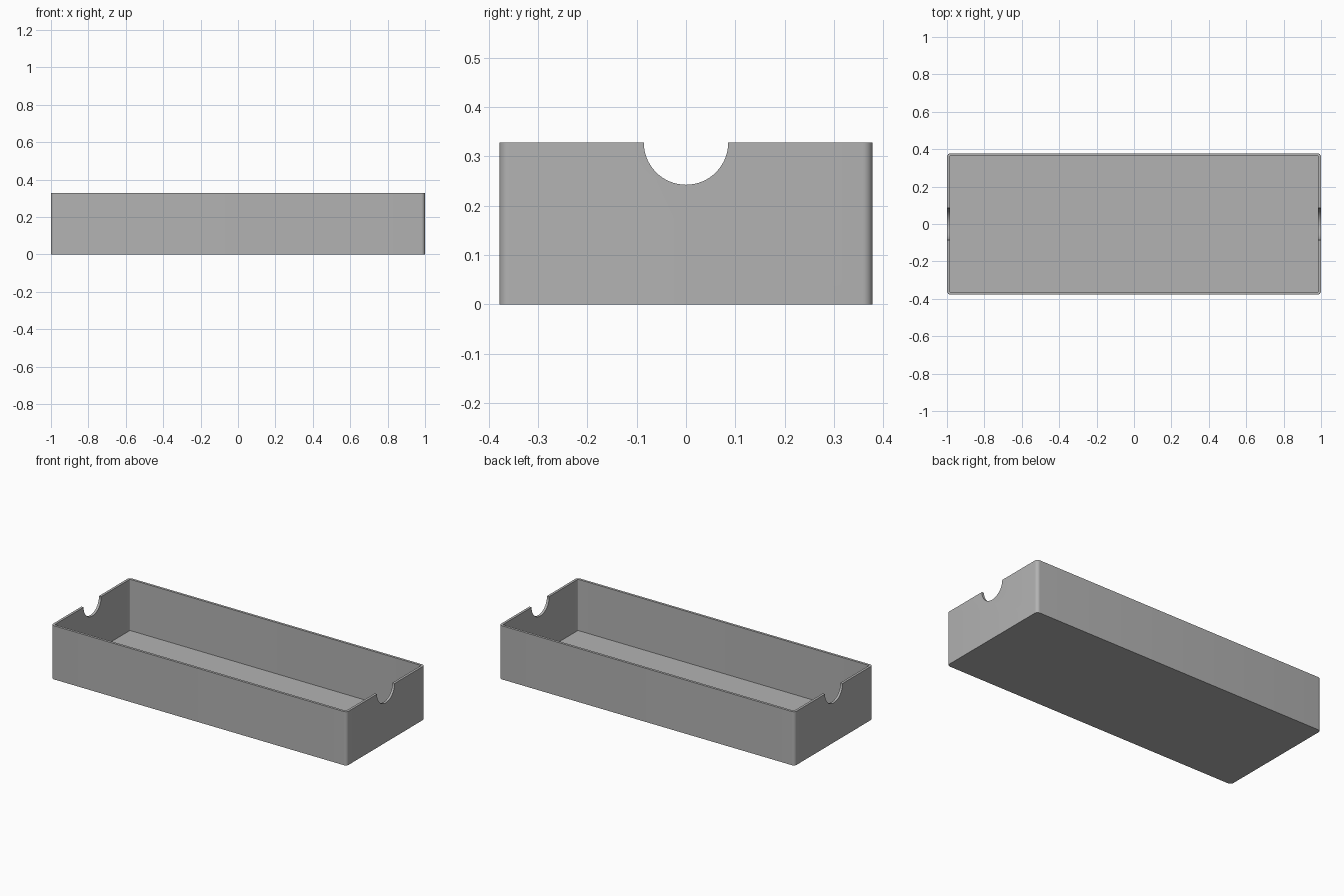
import bpy, bmesh
from math import pi, sin, cos, radians

if "Cube" in bpy.data.objects:
    bpy.data.objects.remove(bpy.data.objects["Cube"])

HALF_X, HALF_Y, HEIGHT = 1.0, 0.378, 0.328
WALL, FLOOR = 0.015, 0.015
OUTER_R, INNER_R, NOTCH_R = 0.02, 0.005, 0.0855

grey = bpy.data.materials.new("plain grey")
grey.use_nodes = True
COLOUR = (0.45, 0.45, 0.45, 1)
grey.diffuse_color = COLOUR
grey.node_tree.nodes["Principled BSDF"].inputs["Base Color"].default_value = COLOUR


def rounded_loop(bm, hx, hy, r, z, steps=8):
    """Ring of vertices around a rectangle with rounded corners."""
    ring = []
    for i, (sx, sy) in enumerate([(1, 1), (-1, 1), (-1, -1), (1, -1)]):
        for k in range(steps + 1):
            a = (i + k / steps) * pi / 2
            ring.append(bm.verts.new((sx * (hx - r) + r * cos(a),
                                      sy * (hy - r) + r * sin(a), z)))
    return ring


# Open tray: outer wall, rim, inner wall and floor
bm = bmesh.new()
ix, iy = HALF_X - WALL, HALF_Y - WALL
rings = [rounded_loop(bm, HALF_X, HALF_Y, OUTER_R, 0),
         rounded_loop(bm, HALF_X, HALF_Y, OUTER_R, HEIGHT),
         rounded_loop(bm, ix, iy, INNER_R, HEIGHT),
         rounded_loop(bm, ix, iy, INNER_R, FLOOR)]
for low, high in zip(rings, rings[1:]):
    n = len(low)
    for i in range(n):
        j = (i + 1) % n
        bm.faces.new((low[i], low[j], high[j], high[i]))
bm.faces.new(rings[0][::-1])
bm.faces.new(rings[-1])
bmesh.ops.recalc_face_normals(bm, faces=bm.faces)
mesh = bpy.data.meshes.new("tray")
bm.to_mesh(mesh)
bm.free()
mesh.materials.append(grey)
tray = bpy.data.objects.new("tray", mesh)
bpy.context.collection.objects.link(tray)

# Round finger notches through both end walls
bpy.ops.mesh.primitive_cylinder_add(vertices=64, radius=NOTCH_R, depth=3,
                                    location=(0, 0, HEIGHT), rotation=(0, pi / 2, 0))
cutter = bpy.context.object
cutter.name = "notch_cutter"
cutter.data.materials.append(grey)

bpy.context.view_layer.objects.active = tray
cut = tray.modifiers.new("finger notches", 'BOOLEAN')
cut.operation = 'DIFFERENCE'
cut.solver = 'EXACT'
cut.object = cutter
bpy.ops.object.modifier_apply(modifier=cut.name)
bpy.data.objects.remove(cutter)

# Smooth corners and notches, sharp edges kept
bpy.ops.object.select_all(action='DESELECT')
tray.select_set(True)
bpy.ops.object.shade_smooth_by_angle(angle=radians(30))
